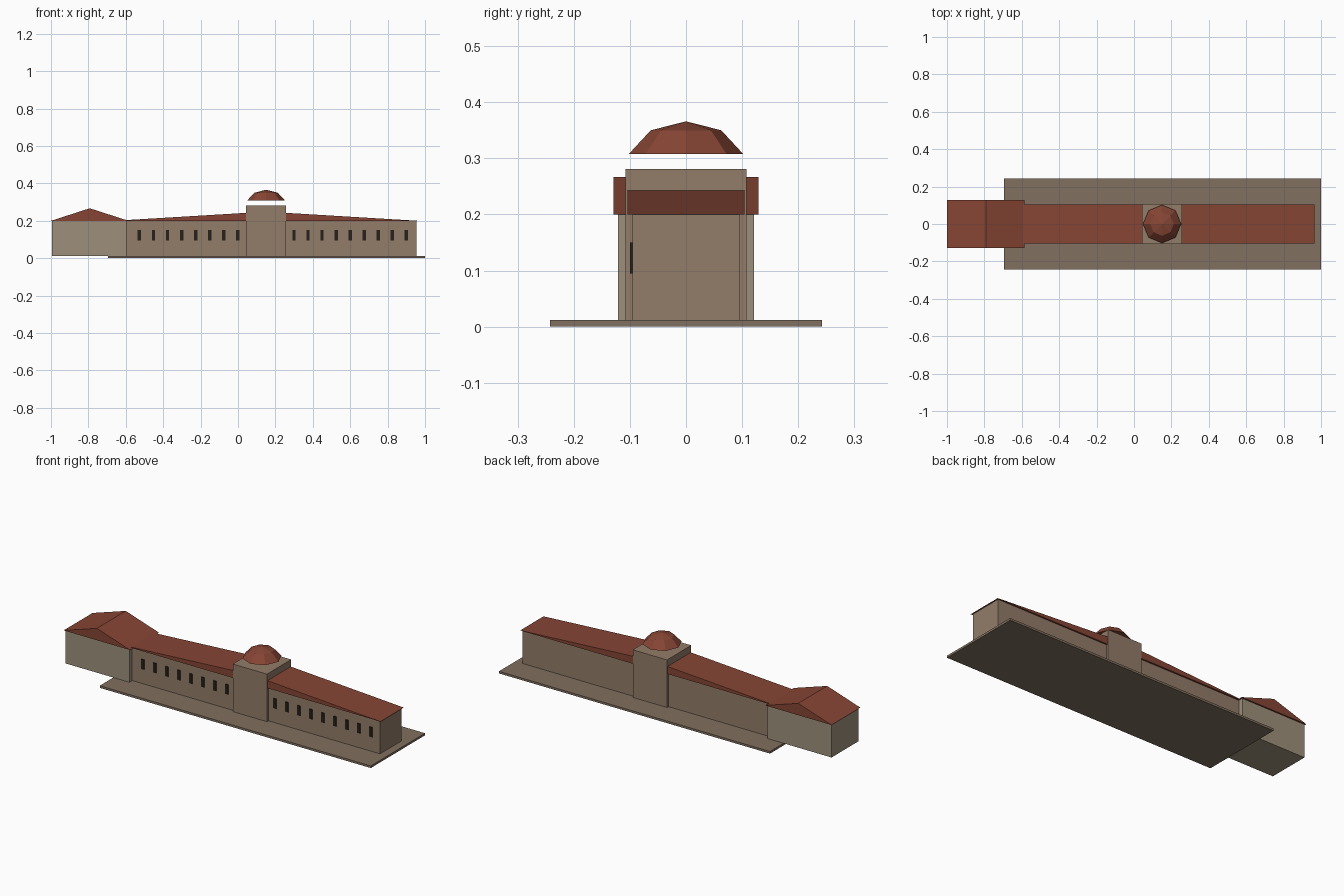
import bpy, bmesh
from mathutils import Matrix

if "Cube" in bpy.data.objects:
    bpy.data.objects.remove(bpy.data.objects["Cube"])


def material(name, rgb):
    m = bpy.data.materials.new(name)
    m.diffuse_color = (*rgb, 1)
    m.use_nodes = True
    m.node_tree.nodes["Principled BSDF"].inputs["Base Color"].default_value = m.diffuse_color
    return m


BROWN = material("brown_wall", (0.29, 0.20, 0.14))
STONE = material("pale_wall", (0.34, 0.28, 0.20))
PAVING = material("paving", (0.22, 0.16, 0.115))
TILE = material("roof_tile", (0.24, 0.06, 0.035))
DARK = material("window_dark", (0.02, 0.015, 0.01))


def finish(name, bm, mat):
    bmesh.ops.recalc_face_normals(bm, faces=bm.faces)
    me = bpy.data.meshes.new(name)
    bm.to_mesh(me)
    bm.free()
    me.materials.append(mat)
    ob = bpy.data.objects.new(name, me)
    bpy.context.collection.objects.link(ob)
    return ob


def add_box(bm, x0, x1, y0, y1, z0, z1):
    centre = Matrix.Translation(((x0 + x1) / 2, (y0 + y1) / 2, (z0 + z1) / 2))
    size = Matrix.Diagonal((x1 - x0, y1 - y0, z1 - z0, 1))
    bmesh.ops.create_cube(bm, size=1, matrix=centre @ size)


def box(name, x0, x1, y, z0, z1, mat):
    bm = bmesh.new()
    add_box(bm, x0, x1, -y, y, z0, z1)
    return finish(name, bm, mat)


def gable_roof(name, x0, x1, y, z0, z1, mat):
    # triangular profile in x/z, swept across y, so the ridge runs front to back
    bm = bmesh.new()
    profile = [(x0, z0), (x1, z0), ((x0 + x1) / 2, z1)]
    face = bm.faces.new([bm.verts.new((x, -y, z)) for x, z in profile])
    ext = bmesh.ops.extrude_face_region(bm, geom=[face], use_keep_orig=True)
    verts = [g for g in ext["geom"] if isinstance(g, bmesh.types.BMVert)]
    bmesh.ops.translate(bm, vec=(0, 2 * y, 0), verts=verts)
    return finish(name, bm, mat)


FLOOR, EAVES, TOWER_X = 0.012, 0.20, 0.15

# Ground slab
box("base_slab", -0.695, 1.0, 0.242, 0, FLOOR, PAVING)

# Long hall
box("hall_walls", -0.655, 0.955, 0.095, FLOOR, EAVES, BROWN)
gable_roof("hall_roof", -0.664, 0.964, 0.104, EAVES, 0.249, TILE)

# End pavilion
box("pavilion_walls", -0.995, -0.595, 0.121, FLOOR, EAVES, STONE)
gable_roof("pavilion_roof", -1.0, -0.585, 0.129, EAVES, 0.267, TILE)

# Central tower
box("tower", TOWER_X - 0.107, TOWER_X + 0.107, 0.108, FLOOR, 0.281, BROWN)

# Dome: upper rings of a faceted sphere, hovering above the tower
bm = bmesh.new()
bmesh.ops.create_uvsphere(bm, u_segments=8, v_segments=5, radius=1)
bmesh.ops.delete(bm, geom=[v for v in bm.verts if v.co.z < 0], context="VERTS")
bmesh.ops.holes_fill(bm, edges=[e for e in bm.edges if e.is_boundary], sides=8)
bm.transform(Matrix.Translation((TOWER_X, 0, 0.282)) @ Matrix.Diagonal((0.107, 0.107, 0.084, 1)))
finish("dome", bm, TILE)

# Front windows on both sides of the tower
bm = bmesh.new()
for i in range(20):
    x = -0.527 + i * 0.0751
    if abs(x - TOWER_X) > 0.11:
        add_box(bm, x - 0.009, x + 0.009, -0.100, -0.094, 0.095, 0.15)
finish("front_windows", bm, DARK)
